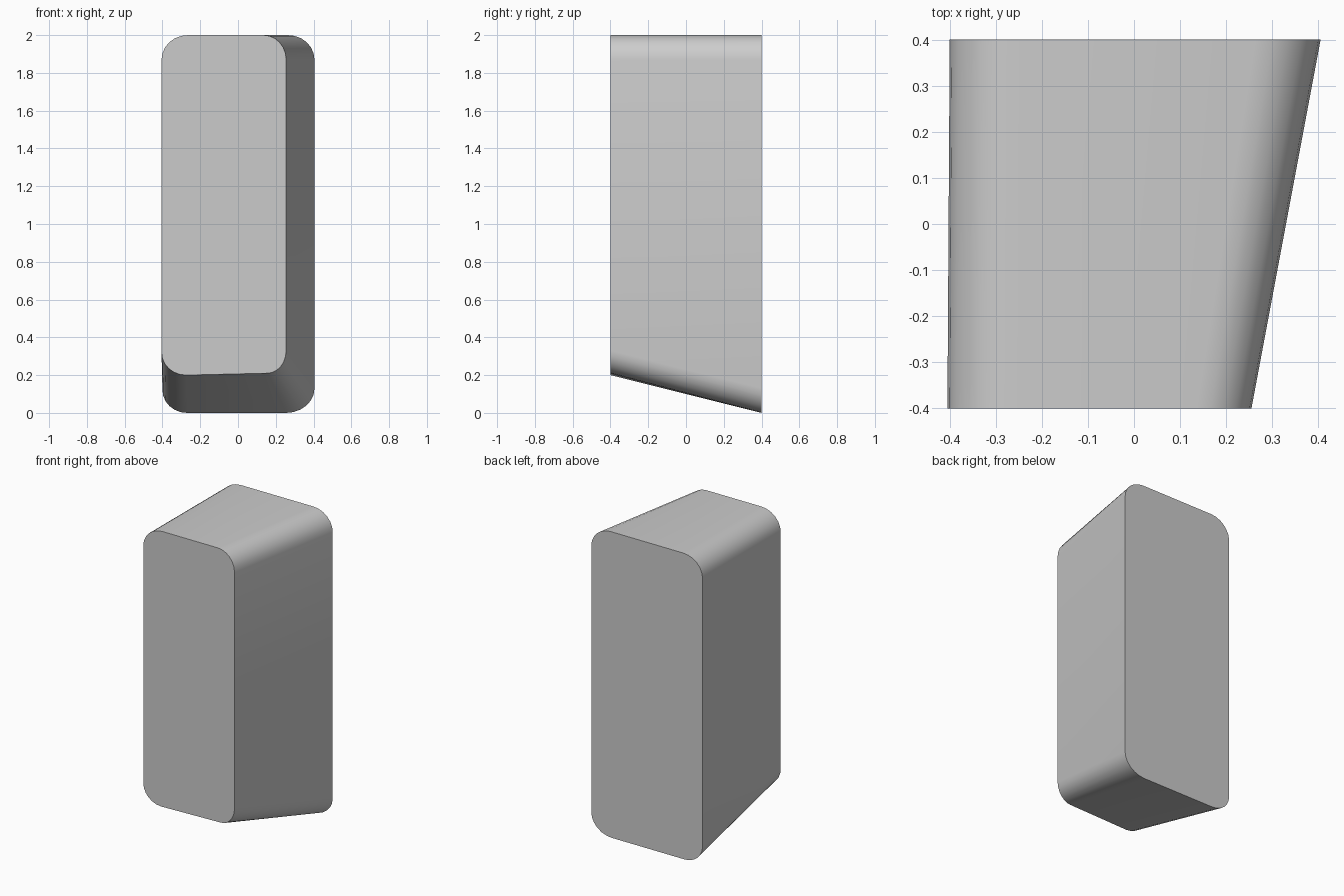
import bpy, bmesh, math

if "Cube" in bpy.data.objects:
    bpy.data.objects.remove(bpy.data.objects["Cube"])

SEG = 6  # segments per rounded corner


def rounded_outline(bm, y, corners):
    """Ring of verts; each corner = (x, z, rx, rz, start angle), counter-clockwise from the front."""
    ring = []
    for x, z, rx, rz, start in corners:
        a0 = math.radians(start)
        cx = x - rx * (1 if start in (0, 270) else -1)
        cz = z - rz * (1 if start in (0, 90) else -1)
        for i in range(SEG + 1):
            a = a0 + i / SEG * math.pi / 2
            ring.append(bm.verts.new((cx + rx * math.cos(a), y, cz + rz * math.sin(a))))
    return ring


bm = bmesh.new()

# Smaller front outline, raised at the bottom and drawn in on the right
front = rounded_outline(bm, -0.4, [
    (0.255, 2.0, 0.12, 0.13, 0),
    (-0.405, 2.0, 0.14, 0.13, 90),
    (-0.405, 0.2, 0.13, 0.12, 180),
    (0.255, 0.21, 0.10, 0.12, 270)])

# Larger back outline
back = rounded_outline(bm, 0.4, [
    (0.405, 2.0, 0.14, 0.13, 0),
    (-0.4, 2.0, 0.14, 0.13, 90),
    (-0.4, 0.0, 0.13, 0.12, 180),
    (0.405, 0.0, 0.15, 0.13, 270)])

# Walls between the outlines, then flat end faces
n = len(front)
for i in range(n):
    j = (i + 1) % n
    bm.faces.new((front[i], front[j], back[j], back[i]))
bm.faces.new(front)
bm.faces.new(back[::-1])
bmesh.ops.recalc_face_normals(bm, faces=bm.faces[:])

mesh = bpy.data.meshes.new("tapered_block")
bm.to_mesh(mesh)
bm.free()
block = bpy.data.objects.new("tapered_block", mesh)
bpy.context.collection.objects.link(block)

# Smooth rounded edges, crisp end faces
bpy.context.view_layer.objects.active = block
block.select_set(True)
bpy.ops.object.shade_smooth_by_angle(angle=math.radians(35))
